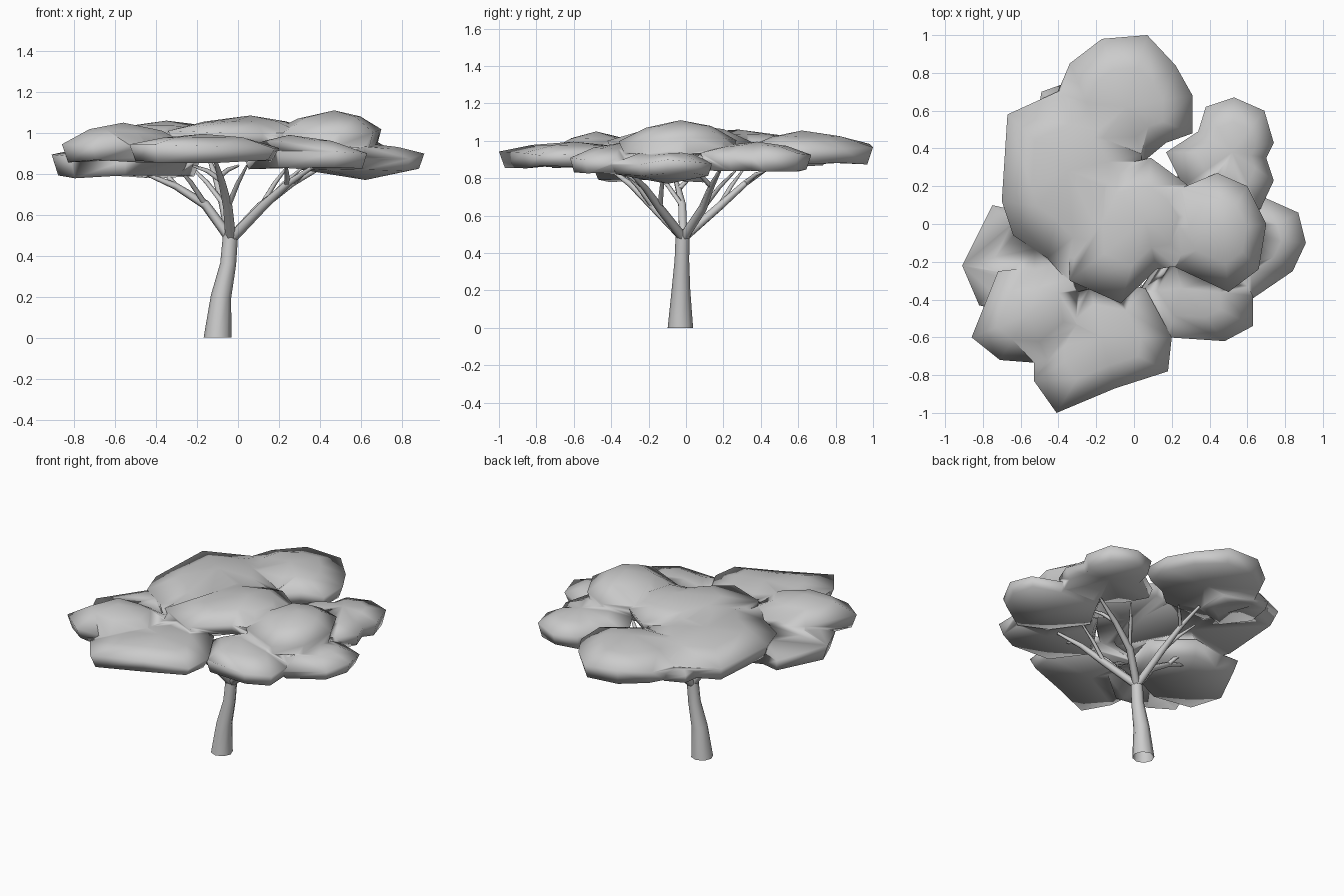
import bpy, bmesh, math, random
from mathutils import Vector

if "Cube" in bpy.data.objects:
    bpy.data.objects.remove(bpy.data.objects["Cube"])

random.seed(4)


def make_object(name, bm):
    bmesh.ops.recalc_face_normals(bm, faces=bm.faces)
    mesh = bpy.data.meshes.new(name)
    bm.to_mesh(mesh)
    bm.free()
    mesh.shade_smooth()
    ob = bpy.data.objects.new(name, mesh)
    bpy.context.collection.objects.link(ob)
    return ob


def bridge(bm, a, b):
    n = len(a)
    for i in range(n):
        bm.faces.new((a[i], a[(i + 1) % n], b[(i + 1) % n], b[i]))


def tube(bm, path, sides, flat_ends=False):
    """Tapered tube through (x, y, z, radius) points, open at both hidden ends."""
    pts = [Vector(p[:3]) for p in path]
    rings = []
    for i, p in enumerate(pts):
        d = (pts[min(i + 1, len(pts) - 1)] - pts[max(i - 1, 0)]).normalized()
        if flat_ends and i in (0, len(pts) - 1):
            d = Vector((0, 0, 1))
        u = Vector((0, 1, 0)).cross(d)
        if u.length < 0.3:
            u = Vector((1, 0, 0)).cross(d)
        u.normalize()
        v = d.cross(u)
        r = path[i][3]
        rings.append([bm.verts.new(p + r * (math.cos(t) * u + math.sin(t) * v))
                      for t in (2 * math.pi * k / sides for k in range(sides))])
    for a, b in zip(rings, rings[1:]):
        bridge(bm, a, b)


pads = []


def pad(name, outline, peak, rim, bottom, under=0.012):
    """Flat leaf cushion: slanted edge, domed top, nearly flat underside."""
    bm = bmesh.new()
    c = Vector((sum(p[0] for p in outline), sum(p[1] for p in outline))) / len(outline)
    top = Vector(peak[:2])

    def ring(scale, centre, z, jitter):
        out = []
        for p in outline:
            q = centre + (Vector(p) - centre) * scale
            out.append(bm.verts.new((q.x, q.y, z + random.uniform(-jitter, jitter))))
        return out

    low = ring(0.91, c, bottom, 0.008)
    edge = ring(1.0, c, rim, 0.015)
    mid = ring(0.55, top, rim + 0.66 * (peak[2] - rim), 0.006)
    bridge(bm, low, edge)
    bridge(bm, edge, mid)
    apex = bm.verts.new(peak)
    base = bm.verts.new((c.x, c.y, bottom + under))
    n = len(outline)
    for i in range(n):
        j = (i + 1) % n
        bm.faces.new((mid[i], mid[j], apex))
        bm.faces.new((low[j], low[i], base))
    pads.append(make_object(name, bm))


# Trunk
bm = bmesh.new()
tube(bm, [(-0.10, -0.03, 0, 0.068), (-0.083, -0.027, 0.2, 0.05),
          (-0.048, -0.022, 0.36, 0.039), (-0.036, -0.018, 0.51, 0.037)], 8, True)
make_object("trunk", bm)

# Limbs: elbow and end point, each with two forked twigs
limbs = {
    "back_limb": ((-0.07, 0.18, 0.65), (-0.14, 0.46, 0.87)),
    "right_limb": ((0.11, 0.09, 0.64), (0.42, 0.18, 0.84)),
    "front_right_limb": ((0.12, -0.14, 0.64), (0.36, -0.30, 0.83)),
    "left_limb": ((-0.16, -0.02, 0.65), (-0.45, -0.06, 0.80)),
    "front_limb": ((-0.05, -0.17, 0.64), (-0.11, -0.42, 0.86)),
}
fork = Vector((-0.035, -0.015, 0.48))
for name, (elbow, end) in limbs.items():
    e, f = Vector(elbow), Vector(end)
    bm = bmesh.new()
    m = e.lerp(f, 0.5) + Vector((0, 0, 0.015))
    tube(bm, [(*fork, 0.026), (*e, 0.023), (*m, 0.017), (*f, 0.009)], 6)
    side = Vector((-(f - e).y, (f - e).x, 0)).normalized()
    for start, s in ((e, 1), (m, -1)):
        tip = start.lerp(f, 0.55) + side * 0.13 * s
        tip.z = 0.84
        knee = start.lerp(tip, 0.5) + Vector((0, 0, 0.012))
        tube(bm, [(*start, 0.015), (*knee, 0.012), (*tip, 0.006)], 5)
    make_object(name, bm)

# Canopy, upper layer
pad("middle_left_leaves",
    [(-0.67, 0.58), (-0.70, 0.12), (-0.64, -0.06), (-0.46, -0.18), (-0.30, -0.36), (-0.05, -0.30),
     (0.05, 0.10), (0.04, 0.37), (-0.10, 0.60), (-0.34, 0.73)],
    (-0.35, 0.28, 1.06), 0.975, 0.885)
pad("middle_leaves",
    [(-0.34, -0.30), (-0.07, -0.42), (0.12, -0.24), (0.30, -0.21), (0.38, 0.05),
     (0.28, 0.21), (0.09, 0.35), (-0.22, 0.28), (-0.35, 0.0)],
    (0.06, 0.02, 1.085), 1.0, 0.92)
pad("middle_right_leaves",
    [(0.22, -0.23), (0.50, -0.36), (0.66, -0.24), (0.70, 0.0),
     (0.60, 0.20), (0.44, 0.27), (0.25, 0.19), (0.15, -0.02)],
    (0.47, -0.03, 1.11), 1.01, 0.93)
pad("back_leaves",
    [(-0.42, 0.66), (-0.34, 0.85), (-0.17, 0.98), (0.07, 1.0), (0.22, 0.84), (0.31, 0.68),
     (0.31, 0.48), (0.17, 0.43), (0.05, 0.33), (-0.30, 0.32)],
    (-0.04, 0.62, 1.055), 0.97, 0.875)

# Canopy, lower layer
pad("front_left_leaves",
    [(-0.72, -0.25), (-0.86, -0.60), (-0.71, -0.72), (-0.45, -0.74), (-0.22, -0.55), (-0.27, -0.27), (-0.46, -0.22)],
    (-0.56, -0.48, 1.05), 0.945, 0.86)
pad("front_leaves",
    [(-0.53, -0.68), (-0.53, -0.83), (-0.41, -1.0), (-0.10, -0.87), (0.18, -0.78),
     (0.20, -0.60), (0.06, -0.34), (-0.25, -0.28), (-0.45, -0.45)],
    (-0.17, -0.60, 0.995), 0.935, 0.86)
pad("left_leaves",
    [(-0.75, 0.10), (-0.91, -0.22), (-0.82, -0.43), (-0.55, -0.50), (-0.25, -0.35),
     (-0.18, -0.08), (-0.40, 0.12), (-0.62, 0.07)],
    (-0.52, -0.12, 0.965), 0.88, 0.785)
pad("front_right_leaves",
    [(0.18, -0.60), (0.48, -0.62), (0.63, -0.54), (0.63, -0.38), (0.50, -0.12), (0.22, -0.08), (0.02, -0.36)],
    (0.25, -0.34, 0.99), 0.90, 0.825)
pad("right_leaves",
    [(0.69, 0.14), (0.87, 0.06), (0.91, -0.10), (0.84, -0.25), (0.62, -0.40), (0.42, -0.30), (0.25, -0.08), (0.38, 0.14)],
    (0.62, -0.08, 0.95), 0.885, 0.82, -0.05)
pad("back_right_leaves",
    [(0.17, 0.38), (0.34, 0.49), (0.38, 0.62), (0.53, 0.67), (0.69, 0.60), (0.74, 0.43),
     (0.70, 0.35), (0.74, 0.23), (0.67, 0.08), (0.42, 0.06), (0.26, 0.20)],
    (0.52, 0.38, 0.995), 0.925, 0.84)
pad("back_left_leaves",
    [(-0.49, 0.70), (-0.35, 0.75), (-0.15, 0.66), (-0.15, 0.42), (-0.38, 0.35), (-0.52, 0.52)],
    (-0.32, 0.55, 0.99), 0.94, 0.87)

# Fuse all cushions into one softly shaded canopy
canopy = pads[0]
for other in pads[1:]:
    mod = canopy.modifiers.new("join", 'BOOLEAN')
    mod.operation = 'UNION'
    mod.solver = 'EXACT'
    mod.use_self = True
    mod.object = other
mesh = bpy.data.meshes.new_from_object(canopy.evaluated_get(bpy.context.evaluated_depsgraph_get()))
canopy.modifiers.clear()
canopy.data = mesh
mesh.shade_smooth()
canopy.name = "leaf_canopy"
for other in pads[1:]:
    bpy.data.objects.remove(other)
